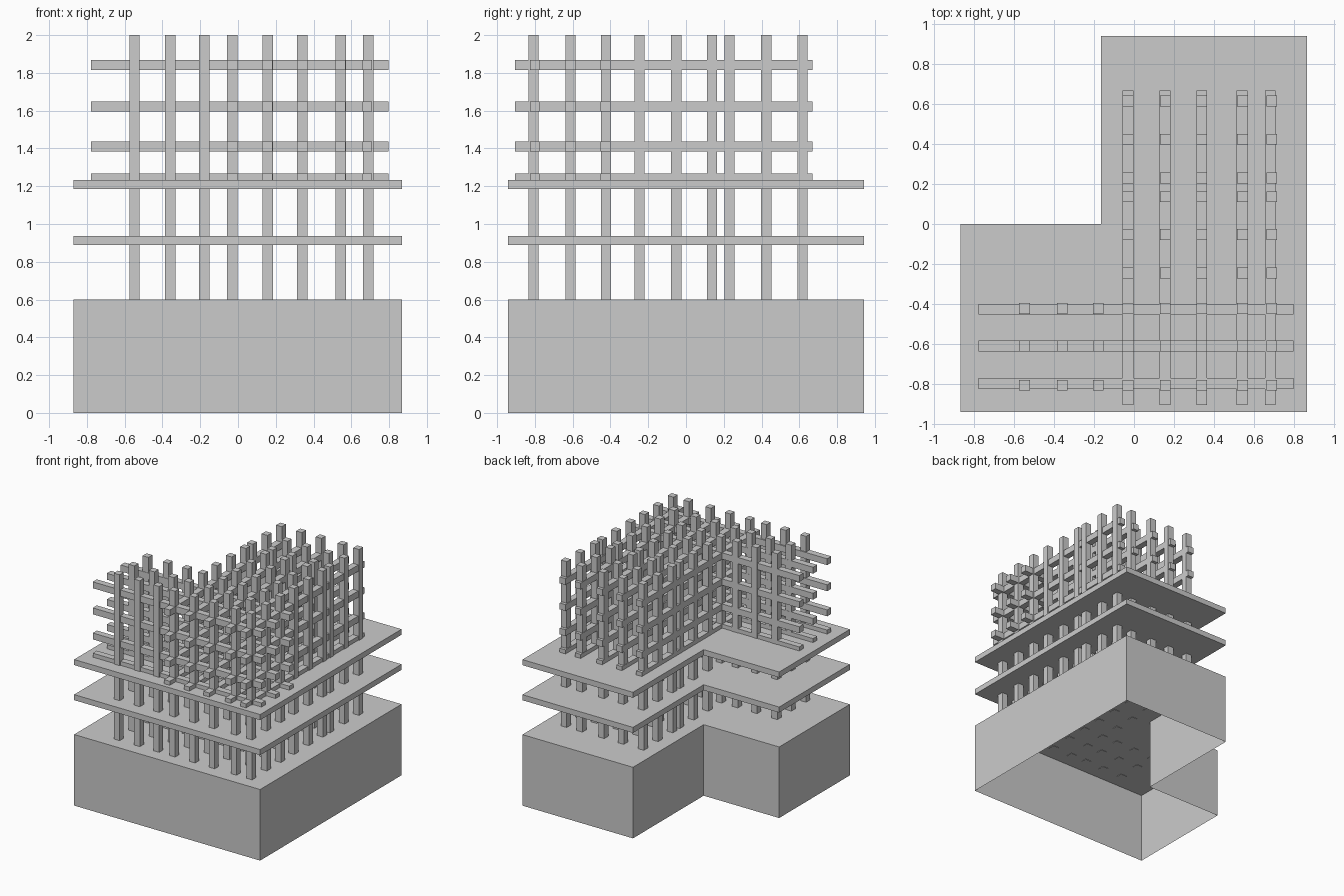
import bpy, bmesh

if "Cube" in bpy.data.objects:
    bpy.data.objects.remove(bpy.data.objects["Cube"])

W = 0.054  # thickness of posts and rails
XS_WING = [-0.548, -0.359, -0.179]
XS_MAIN = [-0.03, 0.157, 0.34, 0.544, 0.69]
YS_FRONT = [-0.808, -0.612, -0.424]
YS_BACK = [-0.246, -0.052, 0.137, 0.23, 0.425, 0.617]
RAIL_Z = [1.24, 1.41, 1.622, 1.842]
OUTLINE = [(-0.87, -0.943), (0.867, -0.943), (0.867, 0.943),
           (-0.165, 0.943), (-0.165, 0.0), (-0.87, 0.0)]


def finish(name, bm):
    mesh = bpy.data.meshes.new(name)
    bm.to_mesh(mesh)
    bm.free()
    bpy.context.collection.objects.link(bpy.data.objects.new(name, mesh))


def l_block(name, z0, z1, open_bottom=False):
    bm = bmesh.new()
    low = [bm.verts.new((x, y, z0)) for x, y in OUTLINE]
    high = [bm.verts.new((x, y, z1)) for x, y in OUTLINE]
    n = len(OUTLINE)
    for i in range(n):
        j = (i + 1) % n
        bm.faces.new((low[i], low[j], high[j], high[i]))
    bm.faces.new(high)
    if not open_bottom:
        bm.faces.new(low[::-1])
    finish(name, bm)


def add_box(bm, lo, hi):
    verts = bmesh.ops.create_cube(bm, size=1)["verts"]
    for v in verts:
        v.co = [(a + b) / 2 + c * (b - a) for a, b, c in zip(lo, hi, v.co)]


# Hollow L-shaped base, open underneath, and two floor slabs
l_block("base_shell", 0.0, 0.6, open_bottom=True)
l_block("lower_floor_slab", 0.89, 0.937)
l_block("upper_floor_slab", 1.186, 1.233)

h = W / 2

# Vertical posts
bm = bmesh.new()
posts = [(x, y) for x in XS_WING + XS_MAIN for y in YS_FRONT]
posts += [(x, y) for x in XS_MAIN for y in YS_BACK]
for x, y in posts:
    add_box(bm, (x - h, y - h, 0.597), (x + h, y + h, 2.0))
finish("posts", bm)

# Rails running side to side
bm = bmesh.new()
for z in RAIL_Z:
    for y in (-0.799, -0.611, -0.427):
        add_box(bm, (-0.778, y - h, z - h), (0.798, y + h, z + h))
finish("cross_rails", bm)

# Rails running front to back
bm = bmesh.new()
for z in RAIL_Z:
    for x in (-0.03, 0.155, 0.34, 0.541, 0.683):
        add_box(bm, (x - h, -0.906, z - h), (x + h, 0.67, z + h))
finish("long_rails", bm)
